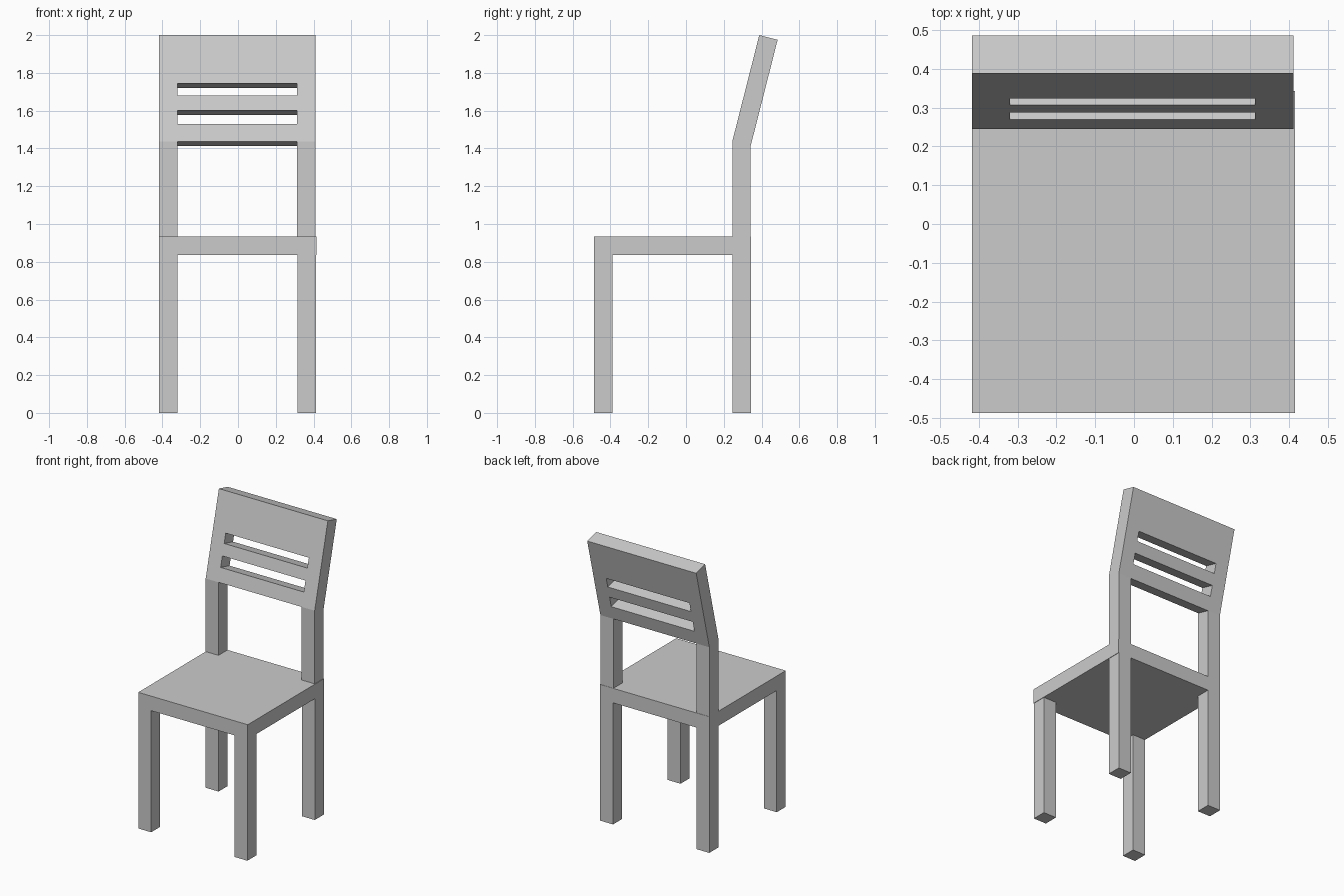
import bpy
import bmesh

old = bpy.data.objects.get("Cube")
if old:
    bpy.data.objects.remove(old, do_unlink=True)

grey = bpy.data.materials.new("light grey")
grey.use_nodes = True
colour = (0.6, 0.6, 0.6, 1)
grey.diffuse_color = colour
grey.node_tree.nodes["Principled BSDF"].inputs["Base Color"].default_value = colour


def finish(bm, name):
    bmesh.ops.recalc_face_normals(bm, faces=bm.faces)
    mesh = bpy.data.meshes.new(name)
    bm.to_mesh(mesh)
    bm.free()
    mesh.materials.append(grey)
    obj = bpy.data.objects.new(name, mesh)
    bpy.context.collection.objects.link(obj)
    return obj


def box(name, low, high):
    bm = bmesh.new()
    bmesh.ops.create_cube(bm, size=1)
    for v in bm.verts:
        v.co = [high[i] if v.co[i] > 0 else low[i] for i in range(3)]
    return finish(bm, name)


LEFT, RIGHT = 0.415, -0.417
FRONT, REAR = -0.487, 0.343
SEAT_LOW, SEAT_TOP = 0.835, 0.935
THICK = 0.098

# Seat slab
box("seat", (RIGHT, FRONT, SEAT_LOW), (LEFT, REAR, SEAT_TOP))

# Four square legs
for depth, y in (("front", FRONT), ("rear", REAR - THICK)):
    for side, x in (("right", RIGHT), ("left", LEFT - 0.003 - THICK)):
        box(f"{depth}_{side}_leg", (x, y, 0), (x + THICK, y + THICK, SEAT_LOW))

# Backrest: upright posts bending into a tilted board with two slots
columns = (RIGHT, -0.32, 0.312, 0.411)
kink = (0.245, 1.437)
top = (0.388, 2.0)
profile = [((0.245, SEAT_TOP), (0.341, SEAT_TOP))]
for z in (kink[1], 1.53, 1.602, 1.68, 1.745, top[1]):
    t = (z - kink[1]) / (top[1] - kink[1])
    y = kink[0] + t * (top[0] - kink[0])
    profile.append(((y, z), (y + 0.097, z - 0.025)))

bm = bmesh.new()
grid = [[[bm.verts.new((x, *point)) for x in columns] for point in row]
        for row in profile]
open_rows = (0, 2, 4)
for r in range(len(grid) - 1):
    for c in range(3):
        if c == 1 and r in open_rows:
            continue
        for side in (0, 1):
            a, b = grid[r][side], grid[r + 1][side]
            bm.faces.new((a[c], a[c + 1], b[c + 1], b[c]))

# Close every rim between the front and rear skins
pairs = {f: k for row in grid for f, k in zip(*row)}
rims = [e for e in bm.edges if e.is_boundary and all(v in pairs for v in e.verts)]
for e in rims:
    a, b = e.verts
    bm.faces.new((a, b, pairs[b], pairs[a]))
finish(bm, "backrest")
